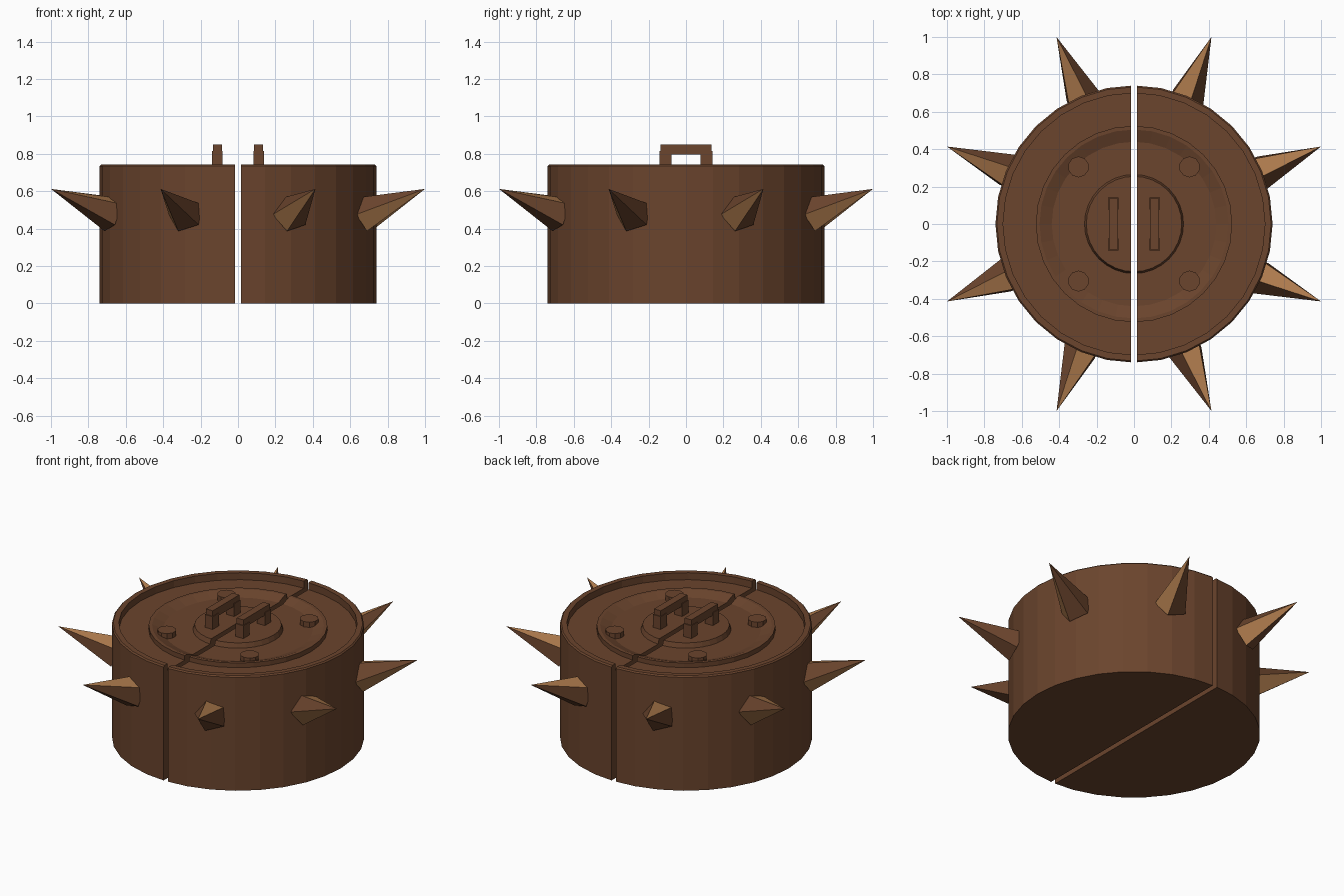
import bpy, bmesh, math
from mathutils import Vector

if "Cube" in bpy.data.objects:
    bpy.data.objects.remove(bpy.data.objects["Cube"])


def material(name, rgb):
    m = bpy.data.materials.new(name)
    m.diffuse_color = (*rgb, 1)
    m.use_nodes = True
    m.node_tree.nodes["Principled BSDF"].inputs["Base Color"].default_value = m.diffuse_color
    return m


BROWN = material("dark_brown", (0.145, 0.058, 0.026))
TAN = material("tan_brown", (0.43, 0.20, 0.075))


def make(name, bm, *mats):
    bmesh.ops.recalc_face_normals(bm, faces=bm.faces)
    me = bpy.data.meshes.new(name)
    bm.to_mesh(me)
    bm.free()
    for m in mats:
        me.materials.append(m)
    ob = bpy.data.objects.new(name, me)
    bpy.context.collection.objects.link(ob)
    return ob


def box(bm, lo, hi):
    lo, hi = Vector(lo), Vector(hi)
    vs = bmesh.ops.create_cube(bm, size=1)["verts"]
    for v in vs:
        v.co = (lo + hi) / 2 + v.co * (hi - lo)


# Drum profile: outer wall, rim, recess, raised lip, sloped dish, centre boss
PROFILE = [(0, 0), (0.741, 0), (0.741, 0.734), (0.733, 0.742), (0.70, 0.742),
           (0.70, 0.697), (0.525, 0.697), (0.525, 0.727), (0.505, 0.727),
           (0.44, 0.702), (0.265, 0.702), (0.255, 0.732), (0, 0.732)]
SEGMENTS = 32
GAP = 0.016


def drum_half(name, side):
    bm = bmesh.new()
    vs = [bm.verts.new((r, 0, z)) for r, z in PROFILE]
    es = [bm.edges.new(p) for p in zip(vs, vs[1:])]
    bmesh.ops.spin(bm, geom=vs + es, cent=(0, 0, 0), axis=(0, 0, 1),
                   angle=math.tau, steps=SEGMENTS, use_duplicate=False)
    bmesh.ops.remove_doubles(bm, verts=bm.verts, dist=1e-4)
    # split along the middle and close the cut wall
    cut = bmesh.ops.bisect_plane(bm, geom=bm.verts[:] + bm.edges[:] + bm.faces[:],
                                 plane_co=(side * GAP, 0, 0),
                                 plane_no=(side, 0, 0), clear_inner=True)
    edges = [e for e in cut["geom_cut"] if isinstance(e, bmesh.types.BMEdge)]
    bmesh.ops.contextual_create(bm, geom=edges)
    return make(name, bm, BROWN)


def handle(name, side):
    bm = bmesh.new()
    x = side * 0.11
    for s in (-1, 1):
        box(bm, (x - 0.028, s * 0.11 - 0.032, 0.72), (x + 0.028, s * 0.11 + 0.032, 0.815))
    box(bm, (x - 0.024, -0.136, 0.796), (x + 0.024, 0.136, 0.85))
    return make(name, bm, BROWN)


def bolt(name, x, y):
    bm = bmesh.new()
    bmesh.ops.create_cone(bm, cap_ends=True, segments=10, radius1=0.056,
                          radius2=0.056, depth=0.05)
    bmesh.ops.translate(bm, verts=bm.verts, vec=(x, y, 0.711))
    return make(name, bm, BROWN)


# Five-sided spike leaning upward out of the wall, two of its sides tan
def spike(name, a):
    radial = Vector((math.cos(a), math.sin(a), 0))
    tangent = Vector((-math.sin(a), math.cos(a), 0))
    base = radial * 0.725 + Vector((0, 0, 0.475))
    tip = radial * 1.082 + Vector((0, 0, 0.612))
    up = (tip - base).normalized().cross(tangent)
    bm = bmesh.new()
    ring = []
    for k in range(5):
        t = math.pi + k * math.tau / 5
        ring.append(bm.verts.new(base + 0.1 * (tangent * math.cos(t) + up * math.sin(t))))
    top = bm.verts.new(tip)
    bm.faces.new(ring)
    for k in range(5):
        f = bm.faces.new((ring[k], ring[(k + 1) % 5], top))
        f.material_index = 1 if k in (0, 3) else 0
    return make(name, bm, BROWN, TAN)


for side, label in ((-1, "left"), (1, "right")):
    drum_half("drum_" + label, side)
    handle("handle_" + label, side)
    for fb, end in ((-1, "front"), (1, "back")):
        bolt(f"bolt_{end}_{label}", side * 0.297, fb * 0.305)

for i in range(8):
    spike(f"spike_{i + 1}", math.radians(22.5 + 45 * i))
